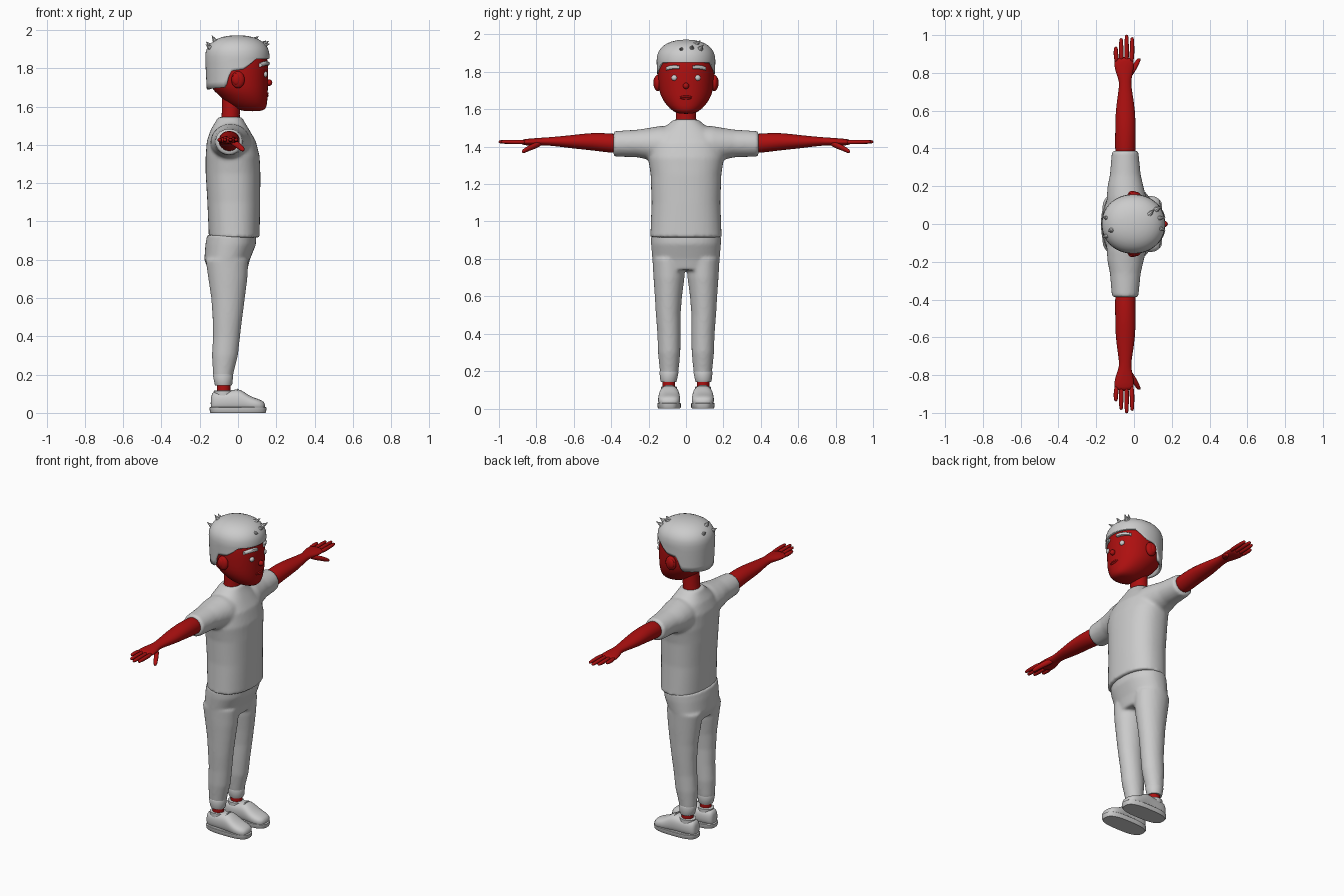
import bpy, bmesh, math
from mathutils import Vector, Matrix

if "Cube" in bpy.data.objects:
    bpy.data.objects.remove(bpy.data.objects["Cube"])


def material(name, rgb):
    m = bpy.data.materials.new(name)
    m.use_nodes = True
    m.diffuse_color = (*rgb, 1)
    m.node_tree.nodes["Principled BSDF"].inputs["Base Color"].default_value = (*rgb, 1)
    return m


GREY = material("light grey", (0.6, 0.6, 0.6))
RED = material("deep red", (0.42, 0.005, 0.005))


def spow(v, e):
    return math.copysign(abs(v) ** (2 / e), v)


def loft(bm, axis, rings, n=16, e=2.0):
    """Skin rings (position, centre a, centre b, radius a, radius b) along an axis."""
    loops = []
    for t, ca, cb, ra, rb in rings:
        loop = []
        for i in range(n):
            w = 2 * math.pi * i / n
            a, b = ca + ra * spow(math.cos(w), e), cb + rb * spow(math.sin(w), e)
            co = {"x": (t, a, b), "y": (a, t, b), "z": (a, b, t)}[axis]
            loop.append(bm.verts.new(co))
        loops.append(loop)
    for p, q in zip(loops, loops[1:]):
        for i in range(n):
            bm.faces.new((p[i], p[(i + 1) % n], q[(i + 1) % n], q[i]))
    bm.faces.new(loops[0])
    bm.faces.new(loops[-1])


def ball(bm, centre, size):
    m = Matrix.Translation(centre) @ Matrix.Diagonal((*size, 1))
    bmesh.ops.create_uvsphere(bm, u_segments=20, v_segments=12, radius=1, matrix=m)


def mirror(bm):
    """Copy everything to the other side of the body."""
    geo = bmesh.ops.duplicate(bm, geom=bm.verts[:] + bm.edges[:] + bm.faces[:])["geom"]
    verts = [g for g in geo if isinstance(g, bmesh.types.BMVert)]
    bmesh.ops.scale(bm, vec=(1, -1, 1), verts=verts)


def finish(bm, name, mat, subdiv=0, remesh=0, angle=40):
    bmesh.ops.recalc_face_normals(bm, faces=bm.faces[:])
    me = bpy.data.meshes.new(name)
    bm.to_mesh(me)
    bm.free()
    ob = bpy.data.objects.new(name, me)
    bpy.context.collection.objects.link(ob)
    me.materials.append(mat)
    if remesh:
        r = ob.modifiers.new("blend", "REMESH")
        r.mode, r.voxel_size, r.use_smooth_shade = "VOXEL", remesh, True
        s = ob.modifiers.new("soften", "SMOOTH")
        s.factor, s.iterations = 0.5, 6
    if subdiv:
        ob.modifiers.new("round", "SUBSURF").levels = subdiv
        ob.modifiers["round"].render_levels = subdiv
    bpy.ops.object.select_all(action="DESELECT")
    ob.select_set(True)
    bpy.context.view_layer.objects.active = ob
    if remesh or subdiv:
        me.polygons.foreach_set("use_smooth", [True] * len(me.polygons))
    else:
        bpy.ops.object.shade_smooth_by_angle(angle=math.radians(angle))
    return ob


# Shirt: sleeves blended into the torso
bm = bmesh.new()
loft(bm, "y", [(0.03, -.035, 1.4, .11, .11), (.14, -.04, 1.41, .105, .1), (.2, -.045, 1.415, .095, .085),
               (.26, -.046, 1.417, .082, .074), (.388, -.047, 1.415, .07, .068)], 32)
mirror(bm)
loft(bm, "z", [(.915, -.02, 0, .133, .192), (.935, -.02, 0, .133, .19), (1.1, -.022, 0, .138, .184),
               (1.25, -.026, 0, .143, .189), (1.34, -.028, 0, .141, .203), (1.42, -.035, 0, .128, .195),
               (1.48, -.042, 0, .1, .145), (1.52, -.042, 0, .076, .095), (1.545, -.042, 0, .063, .066)], 40, 2.3)
finish(bm, "shirt", GREY, remesh=.01)

# Trousers: two legs blended into the hips
bm = bmesh.new()
loft(bm, "z", [(.145, -.075, .093, .043, .041), (.2, -.078, .09, .053, .05), (.3, -.068, .09, .068, .06),
               (.4, -.06, .091, .071, .062), (.5, -.055, .095, .078, .066), (.6, -.052, .094, .088, .073),
               (.7, -.053, .091, .102, .083), (.8, -.057, .092, .112, .088)], 28)
mirror(bm)
loft(bm, "z", [(.74, -.053, 0, .1, .165), (.8, -.057, 0, .119, .18), (.88, -.038, 0, .132, .187),
               (.93, -.033, 0, .128, .187)], 40, 2.2)
finish(bm, "trousers", GREY, remesh=.009)

# Trouser cuffs and bare ankles
bm = bmesh.new()
loft(bm, "z", [(.142, -.076, .093, .042, .041), (.15, -.076, .093, .046, .044), (.195, -.078, .091, .053, .051),
               (.202, -.078, .091, .05, .048)], 28)
mirror(bm)
finish(bm, "trouser_cuffs", GREY)
bm = bmesh.new()
loft(bm, "z", [(.07, -.075, .092, .034, .032), (.17, -.075, .092, .036, .034)], 20)
mirror(bm)
finish(bm, "ankles", RED)

# Shoes: uppers, soles, collars and laces
bm = bmesh.new()
loft(bm, "x", [(-.143, .09, .05, .025, .035), (-.13, .09, .063, .042, .053), (-.09, .09, .06, .049, .05),
               (-.03, .09, .064, .052, .056), (.005, .09, .066, .055, .06), (.035, .09, .058, .058, .05),
               (.07, .09, .046, .061, .037), (.115, .09, .04, .058, .031), (.143, .09, .034, .034, .02)], 20, 2.5)
mirror(bm)
finish(bm, "shoe_uppers", GREY, subdiv=1)
bm = bmesh.new()
loft(bm, "z", [(0, 0, .09, .143, .058), (.006, 0, .09, .147, .062), (.027, 0, .09, .149, .063),
               (.03, 0, .09, .145, .06)], 40, 2.8)
mirror(bm)
finish(bm, "shoe_soles", GREY)
bm = bmesh.new()
loft(bm, "z", [(.09, -.075, .091, .05, .043), (.115, -.077, .091, .05, .043), (.118, -.077, .091, .04, .036)], 24)
mirror(bm)
finish(bm, "shoe_collars", GREY)
bm = bmesh.new()
for i in range(4):
    x, z = -.002 + .02 * i, .121 - .0125 * i
    loft(bm, "y", [(.058, x, z - .012, .005, .006), (.075, x, z, .005, .006), (.105, x, z, .005, .006),
                   (.122, x, z - .012, .005, .006)], 8)
mirror(bm)
finish(bm, "shoe_laces", GREY)

# Arms and palms
bm = bmesh.new()
loft(bm, "y", [(.34, -.046, 1.417, .053, .051), (.4, -.046, 1.418, .055, .053), (.5, -.045, 1.428, .055, .048),
               (.6, -.046, 1.426, .053, .037), (.7, -.046, 1.428, .037, .025), (.755, -.047, 1.428, .03, .021),
               (.79, -.05, 1.426, .043, .021), (.84, -.053, 1.424, .054, .019), (.885, -.053, 1.424, .053, .014)], 20)
mirror(bm)
finish(bm, "arms", RED, subdiv=1)

# Fingers and thumbs
bm = bmesh.new()
for x, tip in ((-.096, .94), (-.068, .985), (-.039, 1.003), (-.01, .99)):
    loft(bm, "y", [(.85, x * .9 - .005, 1.424, .012, .012), (.9, x, 1.425, .0135, .013),
                   (tip - .015, x, 1.426, .0115, .011), (tip, x, 1.426, .007, .007)], 10)
loft(bm, "y", [(.765, -.04, 1.422, .015, .013), (.8, -.015, 1.408, .019, .018), (.84, .008, 1.392, .016, .016),
               (.865, .022, 1.378, .014, .014), (.878, .027, 1.373, .008, .008)], 10)
mirror(bm)
finish(bm, "fingers", RED, subdiv=1)

# Head, neck, ears and nose
bm = bmesh.new()
loft(bm, "z", [(1.575, .075, 0, .045, .035), (1.587, .068, 0, .08, .068), (1.62, .045, 0, .108, .105),
               (1.66, .028, 0, .128, .13), (1.7, .004, 0, .153, .147), (1.78, 0, 0, .158, .151),
               (1.85, 0, 0, .157, .15), (1.92, 0, 0, .135, .13), (1.955, 0, 0, .08, .08)], 28, 2.1)
finish(bm, "head", RED, subdiv=1)
bm = bmesh.new()
loft(bm, "z", [(1.5, -.042, 0, .054, .058), (1.56, -.038, 0, .047, .054), (1.7, -.03, 0, .052, .058)], 24)
finish(bm, "neck", RED)
bm = bmesh.new()
ball(bm, (0, .152, 1.74), (.035, .02, .044))
ball(bm, (-.008, .163, 1.742), (.022, .012, .03))
mirror(bm)
finish(bm, "ears", RED)
bm = bmesh.new()
ball(bm, (.162, 0, 1.725), (.017, .016, .017))
finish(bm, "nose", RED)
bm = bmesh.new()
for z in (1.656, 1.668):
    loft(bm, "y", [(-.036, .148, 1.664, .004, .003), (-.018, .155, z, .006, .006), (.018, .155, z, .006, .006),
                   (.036, .148, 1.664, .004, .003)], 10)
finish(bm, "lips", RED, subdiv=1)

# Eyes and brows
bm = bmesh.new()
ball(bm, (.141, .062, 1.768), (.014, .016, .016))
mirror(bm)
finish(bm, "eyes", GREY)
bm = bmesh.new()
loft(bm, "y", [(.034, .154, 1.824, .012, .01), (.06, .146, 1.826, .012, .011), (.085, .132, 1.823, .012, .011),
               (.108, .113, 1.816, .012, .009)], 10, 3)
mirror(bm)
finish(bm, "brows", GREY)


# Hair: a cap whose lower edge follows the hairline
def hairline(deg):
    steps = ((0, 1.85), (56, 1.848), (68, 1.82), (80, 1.795), (102, 1.785), (112, 1.7), (180, 1.688))
    for (a, p), (b, q) in zip(steps, steps[1:]):
        if deg <= b:
            return p + (q - p) * (deg - a) / (b - a)
    return steps[-1][1]


N, BELT, TOP = 72, 1.86, 1.972
bm = bmesh.new()
rows = []
for k in range(14):
    row = []
    for i in range(N):
        w = 2 * math.pi * i / N
        low = hairline(abs(math.degrees(w) - 360 * (i > N / 2)))
        if k < 5:
            z = low + (BELT - low) * k / 5
            r = 1 - .4 * (BELT - z) ** 1.2
        else:
            phi = math.radians(86) * (k - 5) / 8
            z = BELT + (TOP - BELT) * spow(math.sin(phi), 2.3)
            r = spow(math.cos(phi), 2.3)
        row.append(bm.verts.new((-.003 + .168 * r * spow(math.cos(w), 2.1), .157 * r * spow(math.sin(w), 2.1), z)))
    rows.append(row)
for p, q in zip(rows, rows[1:]):
    for i in range(N):
        bm.faces.new((p[i], p[(i + 1) % N], q[(i + 1) % N], q[i]))
bm.faces.new(rows[-1])
hair = finish(bm, "hair", GREY, angle=50)
shell = hair.modifiers.new("thickness", "SOLIDIFY")
shell.thickness, shell.offset = .014, -1

# Hair tufts at the fringe and the crown
bm = bmesh.new()
for base, aim in (((.125, .03, 1.92), (1, .1, .6)), ((.115, .075, 1.92), (.9, .5, .7)),
                  ((.125, -.02, 1.915), (1, -.3, .3)), ((.08, .05, 1.945), (.6, .6, .5)),
                  ((-.135, .03, 1.91), (-.9, .2, .8)), ((-.115, -.03, 1.935), (-.6, -.3, 1)),
                  ((-.135, -.06, 1.9), (-1, -.3, .7))):
    d = Vector(aim).normalized()
    m = Matrix.Translation(Vector(base) + d * .012) @ d.to_track_quat("Z", "Y").to_matrix().to_4x4()
    bmesh.ops.create_cone(bm, cap_ends=True, segments=8, radius1=.024, radius2=.001, depth=.062, matrix=m)
finish(bm, "hair_tufts", GREY)
